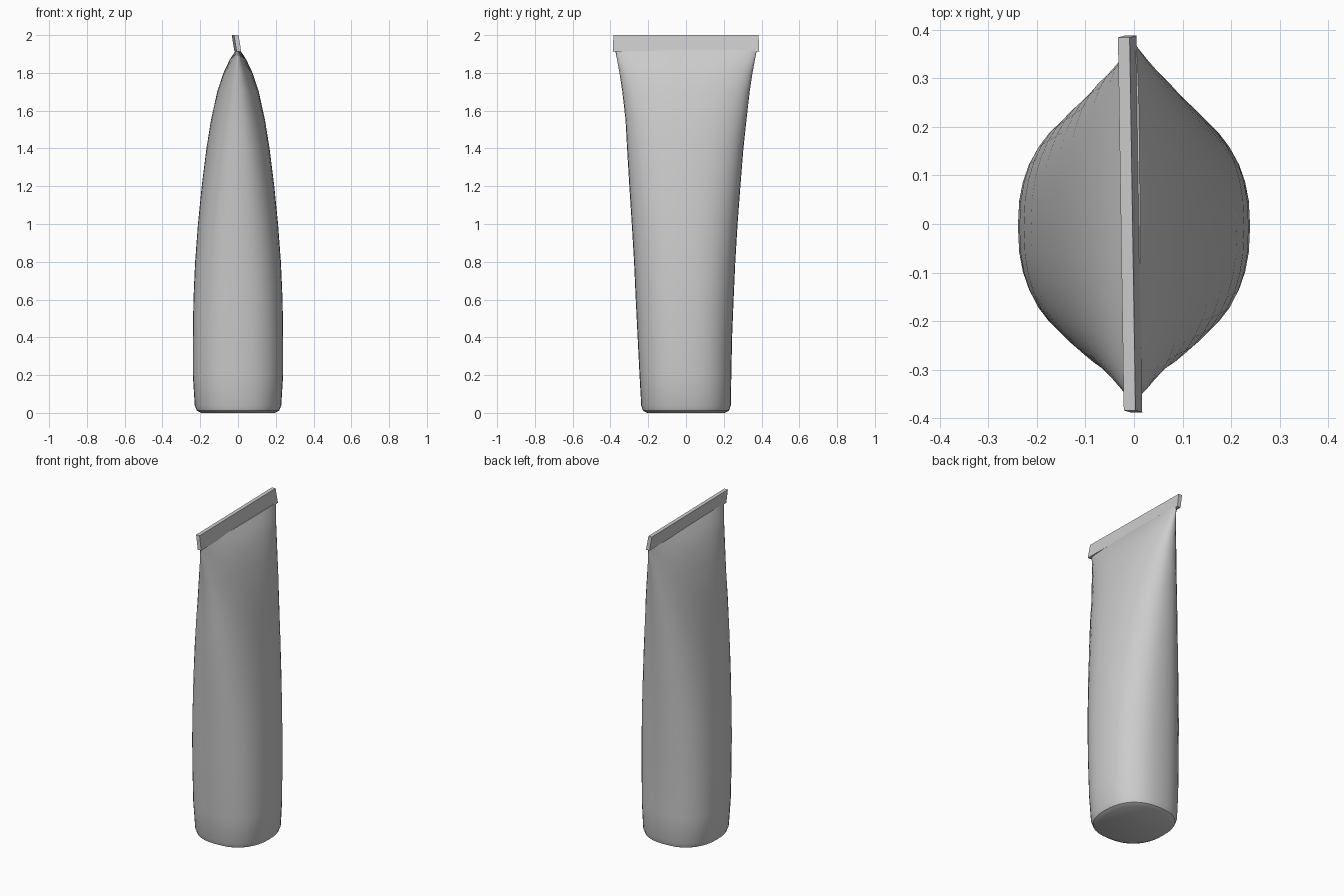
import bpy, bmesh, math

if "Cube" in bpy.data.objects:
    bpy.data.objects.remove(bpy.data.objects["Cube"])

SIDES = 40
POWER = 2.35  # cross-section roundness (2 = ellipse)


def ring(bm, z, a, b, cy):
    verts = []
    for i in range(SIDES):
        t = 2 * math.pi * i / SIDES
        c, s = math.cos(t), math.sin(t)
        x = math.copysign(abs(c) ** (2 / POWER), c) * a
        y = math.copysign(abs(s) ** (2 / POWER), s) * b
        verts.append(bm.verts.new((x, y + cy, z)))
    return verts


def make_object(name, bm, angle):
    bmesh.ops.recalc_face_normals(bm, faces=bm.faces)
    mesh = bpy.data.meshes.new(name)
    bm.to_mesh(mesh)
    bm.free()
    obj = bpy.data.objects.new(name, mesh)
    bpy.context.collection.objects.link(obj)
    bpy.ops.object.select_all(action='DESELECT')
    obj.select_set(True)
    bpy.context.view_layer.objects.active = obj
    bpy.ops.object.shade_smooth_by_angle(angle=math.radians(angle))
    return obj


# Tube body: z, half depth in x, half width in y, y offset
profile = [
    (0.0, 0.195, 0.205, 0), (0.012, 0.218, 0.228, 0), (0.04, 0.229, 0.237, 0),
    (0.2, 0.239, 0.243, -0.003), (0.4, 0.239, 0.25, -0.006),
    (0.6, 0.236, 0.259, -0.007), (0.8, 0.227, 0.268, -0.007),
    (1.0, 0.212, 0.28, -0.007), (1.2, 0.192, 0.294, -0.006),
    (1.4, 0.167, 0.308, -0.004), (1.55, 0.143, 0.32, 0),
    (1.7, 0.11, 0.337, 0), (1.8, 0.077, 0.352, 0),
    (1.87, 0.044, 0.365, 0), (1.92, 0.012, 0.375, 0),
]
bm = bmesh.new()
rings = [ring(bm, *p) for p in profile]
for lo, hi in zip(rings, rings[1:]):
    for i in range(SIDES):
        j = (i + 1) % SIDES
        bm.faces.new((lo[i], lo[j], hi[j], hi[i]))
bm.faces.new(rings[0])
bm.faces.new(rings[-1])
make_object("tube_body", bm, 35)

# Flat crimped seal: a thin strip that leans back and twists slightly
bm = bmesh.new()
bmesh.ops.create_cube(bm, size=1)
for v in bm.verts:
    top, back = v.co.z > 0, v.co.y > 0
    centre = (-0.014 if top else 0.0) + (-0.007 if back else 0.005)
    v.co.x = centre + math.copysign(0.012, v.co.x)
    v.co.y = math.copysign(0.384 if top else 0.388, v.co.y)
    v.co.z = 2.0 if top else 1.912
make_object("crimped_seal", bm, 30)
